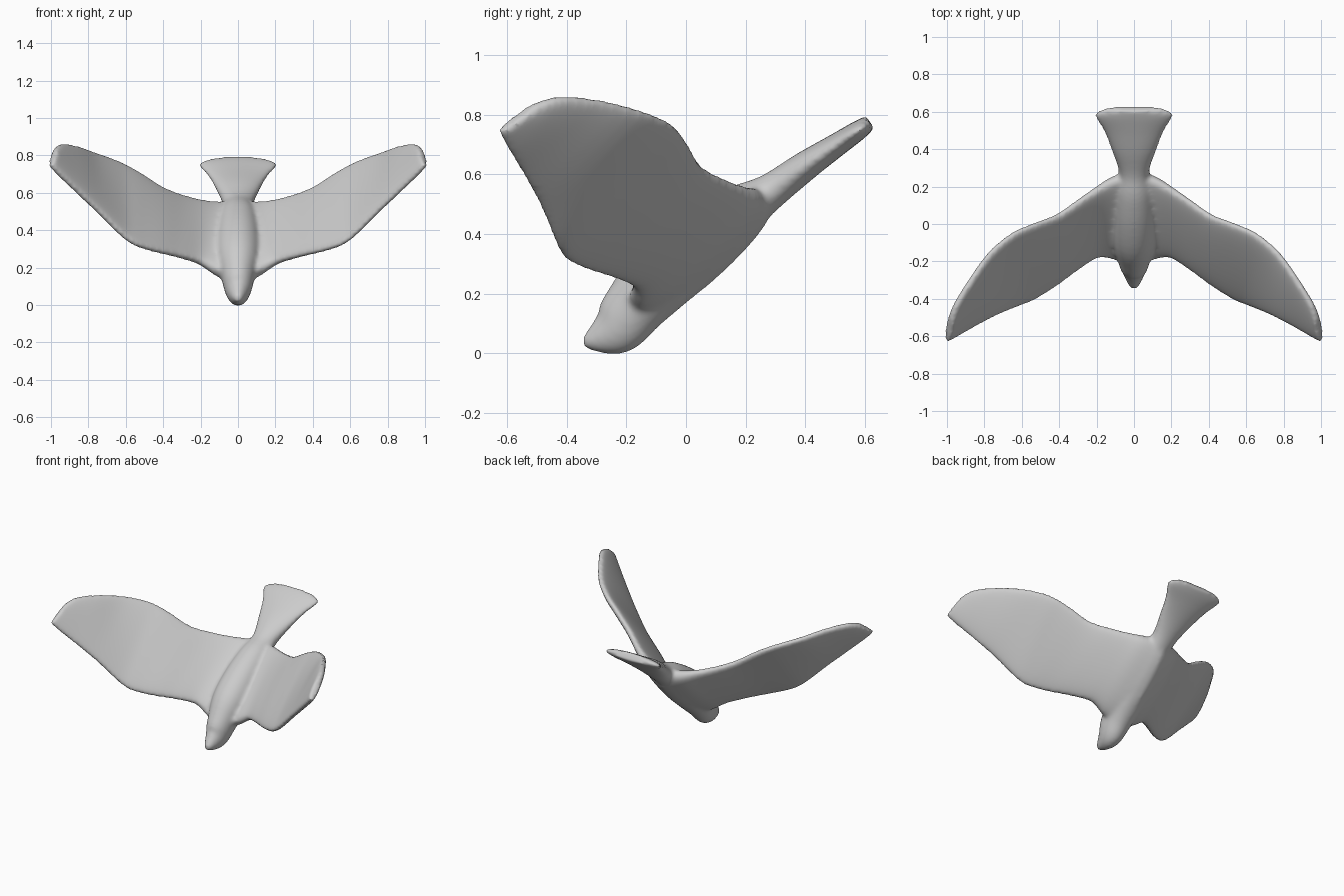
import bpy, bmesh
from math import cos, sin, pi, copysign
from mathutils import Vector

cube = bpy.data.objects.get("Cube")
if cube:
    bpy.data.objects.remove(cube, do_unlink=True)

# One plain grey for the whole bird
grey = bpy.data.materials.new("stone_grey")
grey.use_nodes = True
colour = (0.6, 0.6, 0.6, 1)
grey.diffuse_color = colour
grey.node_tree.nodes["Principled BSDF"].inputs["Base Color"].default_value = colour

SIDES = 32


def smooth_rows(rows, steps=4):
    """Pass a smooth curve through rows of numbers."""
    rows = [Vector(r) for r in rows]
    result = []
    for i in range(len(rows) - 1):
        p, q = rows[i], rows[i + 1]
        before = rows[i - 1] if i else p
        after = rows[min(i + 2, len(rows) - 1)]
        for k in range(steps):
            t = k / steps
            result.append(p + (q - before) * (t * (1 - t) ** 2 / 2)
                          + (q - p) * (t * t * (3 - 2 * t))
                          - (after - p) * (t * t * (1 - t) / 2))
    return result + [rows[-1]]


def oval(centre, across, up, down, power):
    """Closed ring; a power under 1 makes the ends blunter."""
    ring = []
    for i in range(SIDES):
        a = 2 * pi * i / SIDES
        s = sin(a)
        lift = up if s > 0 else down
        ring.append(centre + across * cos(a) + lift * copysign(abs(s) ** power, s))
    return ring


def loft(bm, rings):
    """Skin a row of rings and cap both ends."""
    rows = [[bm.verts.new(p) for p in ring] for ring in rings]
    for a, b in zip(rows, rows[1:]):
        for i in range(SIDES):
            j = (i + 1) % SIDES
            bm.faces.new((a[i], a[j], b[j], b[i]))
    bm.faces.new(rows[0])
    bm.faces.new(rows[-1])


def tangent(points, i):
    return (points[min(i + 1, len(points) - 1)] - points[max(i - 1, 0)]).normalized()


bm = bmesh.new()

# Head, body and fanned tail: y, z, half width, half depth
spine = smooth_rows([
    (-0.345, 0.035, 0.02, 0.018), (-0.29, 0.052, 0.047, 0.058),
    (-0.23, 0.085, 0.072, 0.092), (-0.17, 0.16, 0.092, 0.106),
    (-0.08, 0.26, 0.118, 0.122), (0.05, 0.37, 0.118, 0.118),
    (0.172, 0.473, 0.1, 0.09), (0.28, 0.54, 0.082, 0.062),
    (0.4, 0.628, 0.122, 0.05), (0.5, 0.695, 0.163, 0.04),
    (0.57, 0.742, 0.208, 0.034), (0.596, 0.76, 0.202, 0.03),
    (0.618, 0.775, 0.15, 0.026),
])
path = [Vector((0, y, z)) for y, z, w, d in spine]
body = []
for i, (y, z, w, d) in enumerate(spine):
    up = Vector((1, 0, 0)).cross(tangent(path, i)) * d
    body.append(oval(path[i], Vector((w, 0, 0)), up, up, 1))
loft(bm, body)

# Wing stations: leading edge point, trailing edge point, depth above and below
stations = smooth_rows([
    (0, -0.19, 0.13, 0, 0.27, 0.54, 0.06, 0.105),
    (0.11, -0.185, 0.175, 0.11, 0.24, 0.548, 0.046, 0.078),
    (0.2, -0.18, 0.225, 0.19, 0.195, 0.56, 0.036, 0.054),
    (0.31, -0.25, 0.256, 0.29, 0.13, 0.585, 0.033, 0.042),
    (0.42, -0.33, 0.28, 0.41, 0.05, 0.632, 0.034, 0.036),
    (0.54, -0.405, 0.315, 0.54, 0, 0.715, 0.034, 0.034),
    (0.62, -0.438, 0.37, 0.65, -0.05, 0.772, 0.033, 0.033),
    (0.74, -0.488, 0.49, 0.77, -0.15, 0.815, 0.032, 0.032),
    (0.86, -0.55, 0.605, 0.87, -0.29, 0.85, 0.03, 0.03),
    (0.94, -0.595, 0.68, 0.95, -0.42, 0.86, 0.028, 0.028),
    (1.003, -0.63, 0.745, 0.98, -0.5, 0.84, 0.024, 0.024),
])
leads = [Vector(s[0:3]) for s in stations]
trails = [Vector(s[3:6]) for s in stations]
middles = [(a + b) / 2 for a, b in zip(leads, trails)]
left_wing = []
for i, station in enumerate(stations):
    half_chord = (trails[i] - leads[i]) / 2
    span = tangent(middles, i) if i else Vector((1, 0, 0))
    normal = span.cross(half_chord).normalized()
    left_wing.append(oval(middles[i], half_chord, normal * station[6],
                          normal * station[7], 0.62))
right_wing = [[Vector((-p.x, p.y, p.z)) for p in ring] for ring in left_wing[:0:-1]]
loft(bm, right_wing + left_wing)

bmesh.ops.recalc_face_normals(bm, faces=bm.faces)
mesh = bpy.data.meshes.new("bird")
bm.to_mesh(mesh)
bm.free()
mesh.materials.append(grey)
mesh.shade_smooth()
bird = bpy.data.objects.new("bird", mesh)
bpy.context.collection.objects.link(bird)

# Fuse body and wings into one skin with soft joints
fuse = bird.modifiers.new("fuse", 'REMESH')
fuse.mode = 'VOXEL'
fuse.voxel_size = 0.011
fuse.use_smooth_shade = True
soften = bird.modifiers.new("soften", 'SMOOTH')
soften.factor = 0.5
soften.iterations = 12
